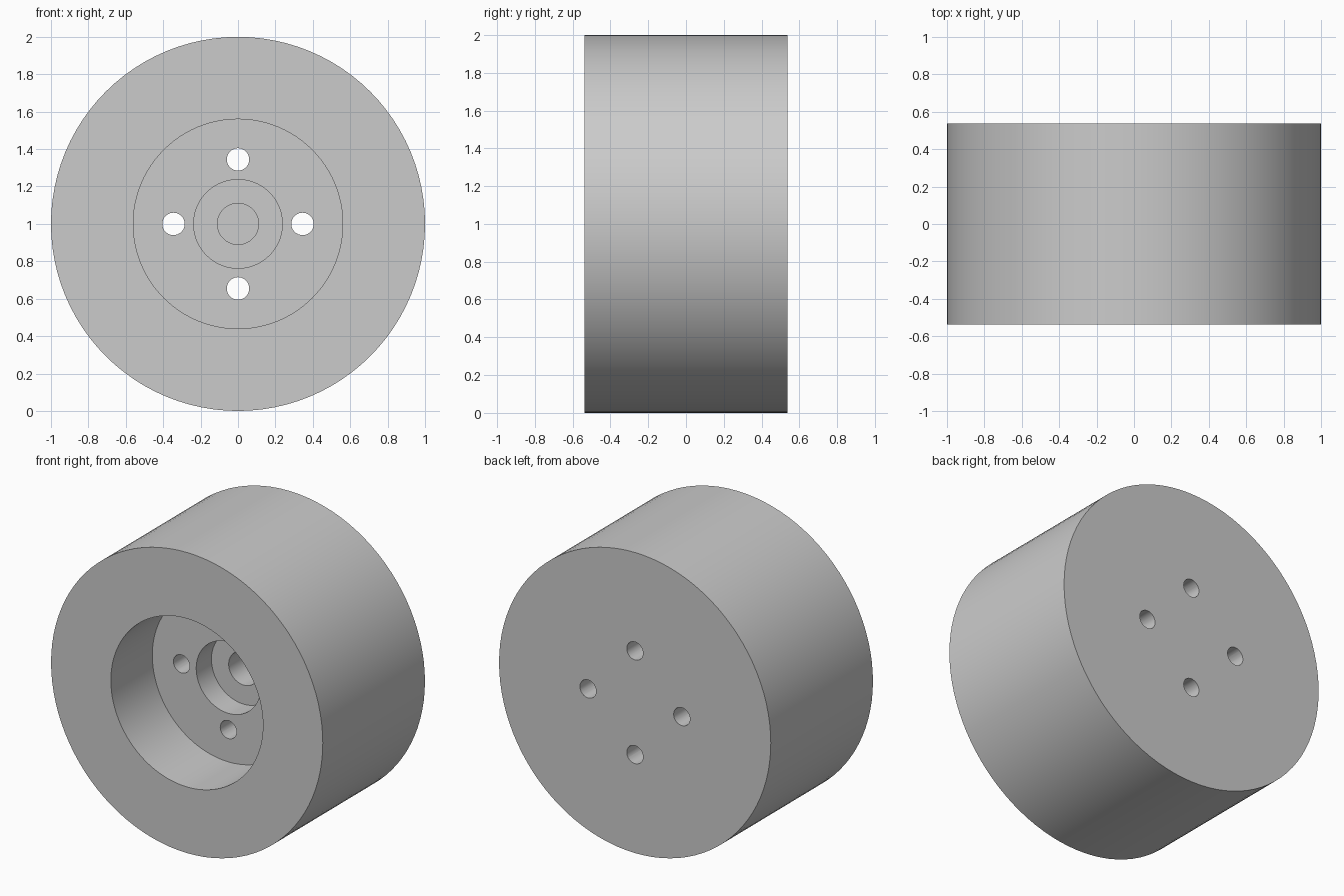
import bpy
import bmesh
from math import pi, radians
from mathutils import Matrix, Vector

cube = bpy.data.objects.get("Cube")
if cube:
    bpy.data.objects.remove(cube, do_unlink=True)

HALF = 0.537           # half the wheel width
CENTRE = Vector((0, 0, 1))
HOLE_RING = 0.345      # distance of bolt holes from the axis

# Plain grey material
grey = bpy.data.materials.new("plain grey")
grey.use_nodes = True
colour = (0.6, 0.6, 0.6, 1)
grey.diffuse_color = colour
grey.node_tree.nodes["Principled BSDF"].inputs["Base Color"].default_value = colour


def make_object(name, bm):
    bmesh.ops.recalc_face_normals(bm, faces=bm.faces)
    mesh = bpy.data.meshes.new(name)
    bm.to_mesh(mesh)
    bm.free()
    obj = bpy.data.objects.new(name, mesh)
    bpy.context.collection.objects.link(obj)
    mesh.materials.append(grey)
    return obj


def lathe(name, profile, steps):
    """Turn a (radius, depth from front) profile around the wheel axis."""
    bm = bmesh.new()
    verts = [bm.verts.new((r, d - HALF, 1)) for r, d in profile]
    edges = [bm.edges.new(pair) for pair in zip(verts, verts[1:])]
    bmesh.ops.spin(bm, geom=verts + edges, cent=CENTRE, axis=(0, 1, 0),
                   angle=2 * pi, steps=steps, use_duplicate=False)
    bmesh.ops.remove_doubles(bm, verts=bm.verts, dist=0.0005)
    return make_object(name, bm)


# Wheel body: stepped recess in the front, flat back
FLOOR, STEP, BORE = 0.436, 0.596, 0.95
wheel = lathe("wheel_body", [
    (0, BORE), (0.11, BORE), (0.11, STEP), (0.237, STEP), (0.237, FLOOR),
    (0.56, FLOOR), (0.56, 0), (1, 0), (1, 2 * HALF), (0, 2 * HALF)], 96)

# Four bolt holes through the recess floor to the back
bm = bmesh.new()
for i in range(4):
    place = (Matrix.Translation(CENTRE) @ Matrix.Rotation(i * pi / 2, 4, "Y")
             @ Matrix.Translation((HOLE_RING, 0.3, 0)) @ Matrix.Rotation(pi / 2, 4, "X"))
    bmesh.ops.create_cone(bm, cap_ends=True, segments=32, radius1=0.06,
                          radius2=0.06, depth=1, matrix=place)
cutter = make_object("bolt_hole_cutter", bm)
cutter.hide_render = True

cut = wheel.modifiers.new("bolt holes", "BOOLEAN")
cut.operation = "DIFFERENCE"
cut.solver = "EXACT"
cut.object = cutter

bpy.ops.object.select_all(action="DESELECT")
wheel.select_set(True)
bpy.context.view_layer.objects.active = wheel
bpy.ops.object.modifier_apply(modifier=cut.name)
bpy.data.objects.remove(cutter, do_unlink=True)

# Smooth round walls, crisp rims
bpy.ops.object.shade_smooth_by_angle(angle=radians(30))
